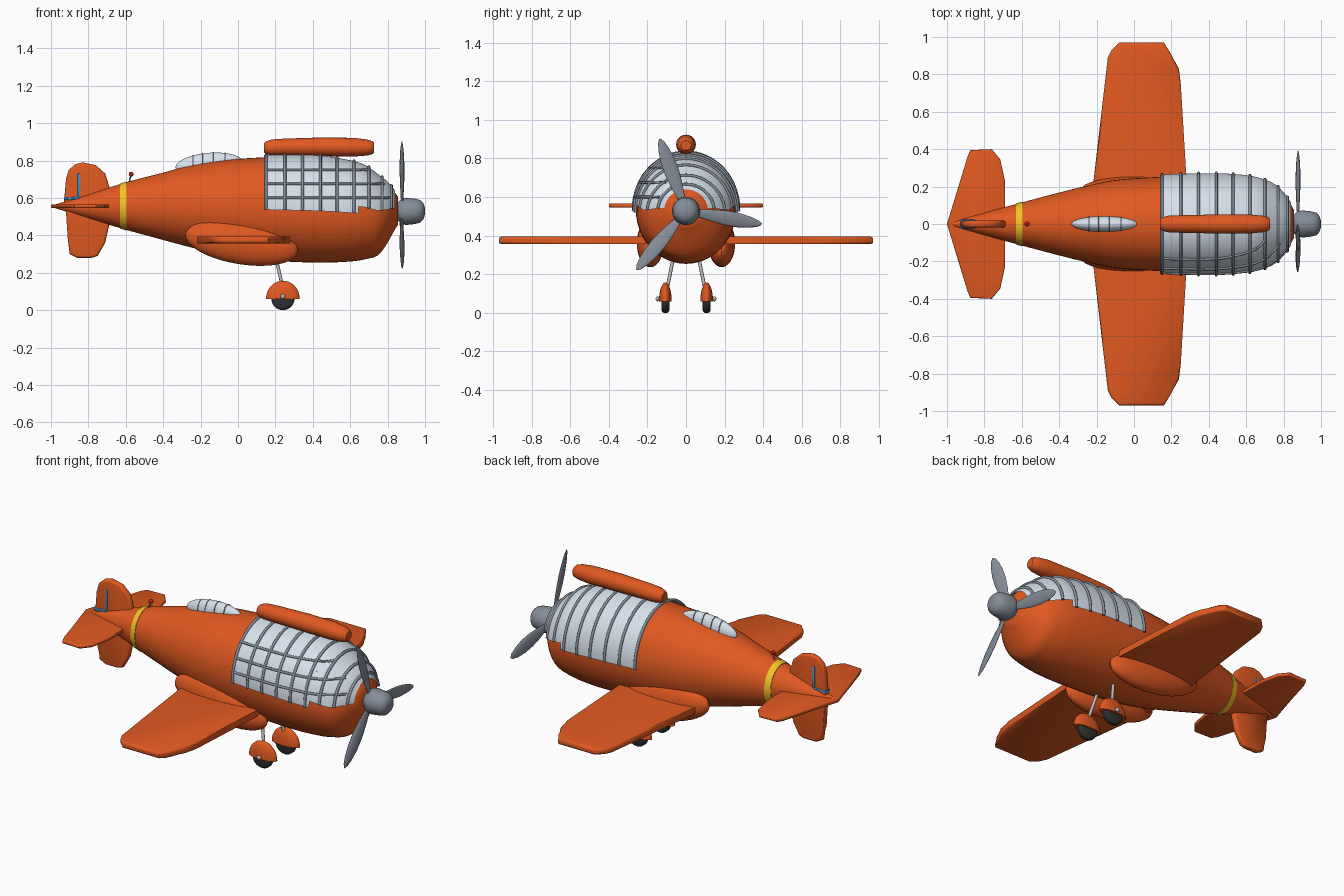
import bpy, bmesh
from math import sin, cos, pi, radians, sqrt
from mathutils import Vector, Matrix

if "Cube" in bpy.data.objects:
    bpy.data.objects.remove(bpy.data.objects["Cube"])


def material(name, rgb):
    m = bpy.data.materials.new(name)
    m.diffuse_color = (*rgb, 1)
    m.use_nodes = True
    m.node_tree.nodes["Principled BSDF"].inputs["Base Color"].default_value = m.diffuse_color
    return m


ORANGE = material("orange", (0.75, 0.10, 0.015))
GLASS = material("glass", (0.68, 0.75, 0.84))
STEEL = material("steel", (0.24, 0.27, 0.32))
LIGHT = material("light_metal", (0.5, 0.5, 0.5))
DARK = material("rubber", (0.03, 0.03, 0.03))
YELLOW = material("yellow", (0.9, 0.55, 0.02))
BLUE = material("blue", (0.05, 0.35, 0.8))
RED = material("red", (0.5, 0.01, 0.01))


def finish(name, bm, mat, angle=35):
    bmesh.ops.recalc_face_normals(bm, faces=bm.faces)
    me = bpy.data.meshes.new(name)
    bm.to_mesh(me)
    bm.free()
    ob = bpy.data.objects.new(name, me)
    bpy.context.collection.objects.link(ob)
    me.materials.append(mat)
    bpy.ops.object.select_all(action='DESELECT')
    ob.select_set(True)
    bpy.context.view_layer.objects.active = ob
    bpy.ops.object.shade_smooth_by_angle(angle=radians(angle))
    return ob


def loft(name, rings, mat, closed=True, cap=True, angle=35):
    bm = bmesh.new()
    rows = [[bm.verts.new(p) for p in r] for r in rings]
    n = len(rows[0])
    for a, b in zip(rows, rows[1:]):
        for i in range(n if closed else n - 1):
            j = (i + 1) % n
            bm.faces.new((a[i], a[j], b[j], b[i]))
    if cap:
        bm.faces.new(rows[0])
        bm.faces.new(rows[-1])
    return finish(name, bm, mat, angle)


def ball(name, loc, size, mat, tilt=0, cut=False):
    bm = bmesh.new()
    bmesh.ops.create_uvsphere(bm, u_segments=32, v_segments=20, radius=1)
    if cut:
        bmesh.ops.bisect_plane(bm, geom=bm.verts[:] + bm.edges[:] + bm.faces[:],
                               plane_co=(0, 0, 0), plane_no=(0, 0, -1), clear_outer=True)
        bmesh.ops.holes_fill(bm, edges=[e for e in bm.edges if e.is_boundary])
    bm.transform(Matrix.Translation(loc) @ Matrix.Rotation(tilt, 4, 'Y') @ Matrix.Diagonal((*size, 1)))
    return finish(name, bm, mat)


def plate(name, pts, mid, thick, axis, mat):
    """Flat outline extruded along z or y with rounded rims."""
    bm = bmesh.new()
    lo, hi = mid - thick / 2, mid + thick / 2
    place = (lambda p, t: (p[0], p[1], t)) if axis == 'z' else (lambda p, t: (p[0], t, p[1]))
    a = [bm.verts.new(place(p, lo)) for p in pts]
    b = [bm.verts.new(place(p, hi)) for p in pts]
    caps = [bm.faces.new(a), bm.faces.new(b)]
    for i in range(len(pts)):
        j = (i + 1) % len(pts)
        bm.faces.new((a[i], a[j], b[j], b[i]))
    rim = [e for f in caps for e in f.edges]
    bmesh.ops.bevel(bm, geom=rim, offset=min(thick * 0.35, 0.006 if len(pts) == 4 else 1),
                    segments=3, affect='EDGES', profile=0.5)
    return finish(name, bm, mat, 50)


def tube(name, pts, r, mat, n=8):
    pts = [Vector(p) for p in pts]
    rings = []
    for i, p in enumerate(pts):
        t = (pts[min(i + 1, len(pts) - 1)] - pts[max(i - 1, 0)]).normalized()
        up = Vector((1, 0, 0)) if abs(t.x) < 0.7 else Vector((0, 0, 1))
        u = t.cross(up).normalized()
        v = t.cross(u)
        rings.append([p + r * (cos(2 * pi * k / n) * u + sin(2 * pi * k / n) * v) for k in range(n)])
    return loft(name, rings, mat, angle=60)


# Body stations: x, top z, bottom z, half width
BODY = [(-1, .558, .552, .004), (-.8, .62, .49, .06), (-.6, .683, .43, .115), (-.4, .735, .375, .168),
        (-.25, .775, .335, .205), (-.1, .80, .30, .235), (.1, .815, .272, .25), (.25, .82, .26, .257),
        (.45, .815, .254, .26), (.6, .79, .26, .25), (.68, .765, .272, .235), (.75, .715, .295, .205),
        (.8, .675, .36, .16), (.835, .635, .425, .11), (.855, .605, .455, .075)]


def section(x):
    """Centre z, half width and half height of the body at x."""
    i = max(k for k in range(len(BODY) - 1) if BODY[k][0] <= x + 1e-6)
    a, b = BODY[i], BODY[i + 1]
    p, q = BODY[max(i - 1, 0)], BODY[min(i + 2, len(BODY) - 1)]
    h = b[0] - a[0]
    t = (x - a[0]) / h
    out = []
    for k in (1, 2, 3):
        m0 = (b[k] - p[k]) / (b[0] - p[0]) * h
        m1 = (q[k] - a[k]) / (q[0] - a[0]) * h
        out.append((2*t**3 - 3*t*t + 1) * a[k] + (t**3 - 2*t*t + t) * m0
                   + (3*t*t - 2*t**3) * b[k] + (t**3 - t*t) * m1)
    return (out[0] + out[1]) / 2, out[2], (out[0] - out[1]) / 2


def arc(x, grow=0.0, a0=0, a1=360, n=48):
    cz, ry, rz = section(x)
    return [(x, (ry + grow) * cos(radians(a0 + (a1 - a0) * k / n)),
             cz + (rz + grow) * sin(radians(a0 + (a1 - a0) * k / n)))
            for k in range(n if a1 - a0 == 360 else n + 1)]


def span(a, b, n):
    return [a + (b - a) * i / n for i in range(n + 1)]


# Fuselage and tail band
loft("fuselage", [arc(x) for x in span(-1, .6, 40) + span(.61, .855, 16)], ORANGE)
loft("tail_band", [arc(x, .003) for x in span(-.63, -.595, 3)], YELLOW)

# Glazed nose with hoops, and stringers on the front side only
for nm, xs, a0 in (("rear", span(.14, .645, 14), -1), ("front", span(.645, .84, 14), 7)):
    loft("nose_glass_" + nm, [arc(x, .011, a0, 180 - a0) for x in xs], GLASS, False, False)
for i, x in enumerate((.15, .25, .345, .44, .53, .62, .70, .77, .82)):
    a0 = -1 if x < .645 else 7
    tube(f"glass_hoop_{i}", arc(x, .013, a0, 180 - a0, 32), .008, STEEL)
for i, (z, end) in enumerate(((.60, .81), (.675, .78), (.75, .70))):
    pts = []
    for x in span(.145, end, 24):
        cz, ry, rz = section(x)
        pts.append((x, -(ry + .013) * sqrt(max(0, 1 - ((z - cz) / (rz + .013)) ** 2)), z))
    tube(f"glass_stringer_{i}", pts, .007, STEEL)

# Roof pod
PROF = [(.14, .026), (.15, .034), (.18, .043), (.25, .046), (.45, .050), (.62, .050),
        (.69, .043), (.72, .034), (.728, .025)]
loft("roof_pod", [[(x, r * 1.02 * cos(2*pi*k/24), .868 + .06 * (x - .14) * (.73 - x) + r * sin(2*pi*k/24))
                   for k in range(24)] for x, r in PROF], ORANGE)

# Small rear canopy and its hoops
ball("rear_canopy", (-.155, 0, .777), (.18, .042, .064), GLASS, radians(-5))
for i, x in enumerate((-.24, -.19, -.13, -.07)):
    s = sqrt(1 - ((x + .155) / .18) ** 2)
    zc = .777 + (x + .155) * .087
    tube(f"canopy_hoop_{i}", [(x, .042 * s * cos(pi*k/16), zc + .064 * s * sin(pi*k/16))
                              for k in range(17)], .003, STEEL)


def mirrored(half):
    return half + [(x, -y) for x, y in reversed(half) if y > 1e-6]


# Wings, root fairings and tail surfaces
plate("wings", mirrored([(-.24, .01), (-.22, .2), (-.14, .89), (-.12, .93), (-.08, .97), (.16, .97),
                         (.185, .93), (.24, .83), (.25, .75), (.28, .25), (.29, .01)]), .376, .038, 'z', ORANGE)
plate("tailplane", mirrored([(-1, 0), (-.89, .36), (-.875, .395), (-.76, .40), (-.715, .345),
                             (-.69, .23), (-.69, .01)]), .556, .02, 'z', ORANGE)
plate("tail_fin", [(-.93, .58), (-.92, .70), (-.905, .75), (-.87, .78), (-.83, .79), (-.76, .775), (-.71, .73),
                   (-.685, .65), (-.69, .45), (-.71, .36), (-.75, .29), (-.78, .28), (-.86, .28),
                   (-.90, .30), (-.91, .38), (-.92, .53)], 0, .036, 'y', ORANGE)
plate("fin_stripe", [(-.858, .60), (-.843, .60), (-.843, .73), (-.858, .73)], 0, .044, 'y', BLUE)
plate("fin_base_stripe", [(-.93, .588), (-.85, .594), (-.85, .607), (-.93, .601)], 0, .046, 'y', BLUE)

# Tail aerial
tube("aerial_rod", [(-.585, 0, .67), (-.572, 0, .725)], .004, STEEL)
ball("aerial_tip", (-.571, 0, .727), (.013, .013, .013), RED)

# Undercarriage and wing fairings, both sides
for s, side in ((-1, "front"), (1, "back")):
    ball(f"wing_fairing_{side}", (.02, s * .185, .36), (.305, .07, .115), ORANGE, radians(9))
    # Tyre with rounded shoulders
    tyre = [(-.021, .048), (-.017, .057), (-.009, .062), (.009, .062), (.017, .057), (.021, .048)]
    loft(f"wheel_{side}", [[(.24 + r * cos(2*pi*k/32), s * .107 + y, .062 + r * sin(2*pi*k/32))
                            for k in range(32)] for y, r in tyre], DARK)
    ball(f"wheel_spat_{side}", (.24, s * .107, .06), (.09, .033, .097), ORANGE, 0, True)
    tube(f"axle_{side}", [(.24, s * .08, .073), (.24, s * .147, .073)], .008, LIGHT)
    ball(f"axle_cap_{side}", (.24, s * .147, .073), (.013, .01, .013), LIGHT)
    tube(f"gear_strut_{side}", [(.235, s * .095, .14), (.20, s * .065, .29)], .009, LIGHT)

# Spinner
HUB = [(.845, .04), (.862, .055), (.875, .068), (.90, .073), (.95, .067), (.975, .06), (.99, .045), (.998, .025), (1, .005)]
loft("spinner", [[(x, r * cos(2*pi*k/32), .528 + r * sin(2*pi*k/32)) for k in range(32)] for x, r in HUB], STEEL)

# Three propeller blades
BLADE = [(.03, .016), (.08, .021), (.14, .031), (.21, .038), (.28, .037), (.34, .028), (.38, .016), (.398, .003)]
for b, ang in enumerate((110, -10, 230)):
    turn = Matrix.Translation((.877, 0, .528)) @ Matrix.Rotation(radians(ang), 4, 'X')
    rings = [[turn @ Vector((w * .26 * sin(2*pi*k/16) + w * .22 * cos(2*pi*k/16), d, w * cos(2*pi*k/16)))
              for k in range(16)] for d, w in BLADE]
    loft(f"propeller_blade_{b}", rings, STEEL, angle=60)
